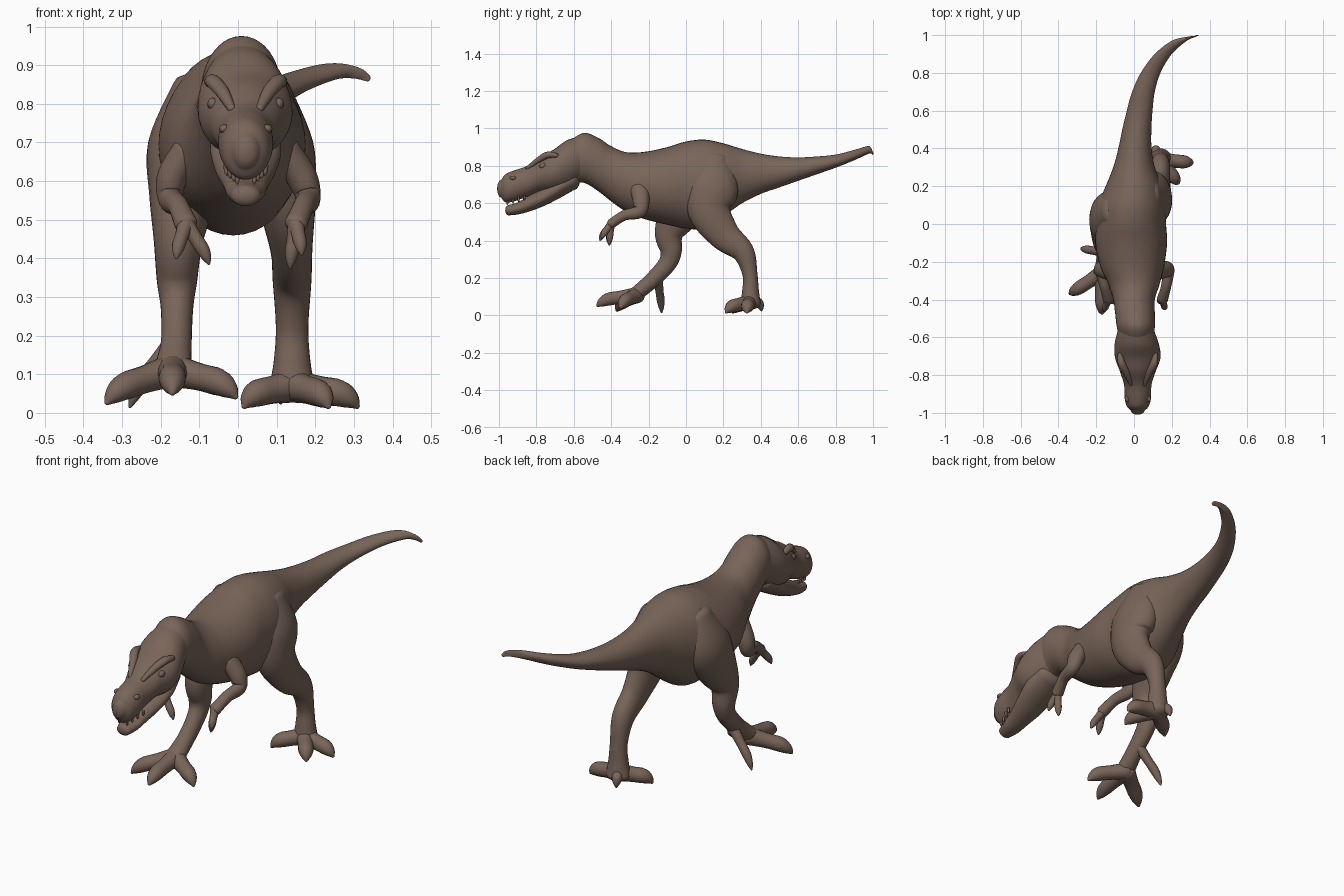
import bpy
import bmesh
import math
from mathutils import Vector

cube = bpy.data.objects.get("Cube")
if cube:
    bpy.data.objects.remove(cube, do_unlink=True)

hide = bpy.data.materials.new("brown_hide")
hide.use_nodes = True
colour = (.19, .13, .10, 1)
hide.diffuse_color = colour
shader = next(n for n in hide.node_tree.nodes if n.type == 'BSDF_PRINCIPLED')
shader.inputs["Base Color"].default_value = colour
shader.inputs["Roughness"].default_value = .8


def finish(name, bm):
    bmesh.ops.recalc_face_normals(bm, faces=bm.faces)
    for face in bm.faces:
        face.smooth = True
    mesh = bpy.data.meshes.new(name)
    bm.to_mesh(mesh)
    bm.free()
    mesh.materials.append(hide)
    obj = bpy.data.objects.new(name, mesh)
    bpy.context.collection.objects.link(obj)
    return obj


def spline(rows, steps):
    """Smooth curve through all rows, any number of values per row."""
    out = []
    last = len(rows) - 1
    for i in range(last):
        near = [rows[max(0, min(last, i + k))] for k in (-1, 0, 1, 2)]
        for s in range(steps):
            t = s / steps
            out.append([b + .5 * t * (c - a + t * (2*a - 5*b + 4*c - d + t * (3*(b - c) + d - a)))
                        for a, b, c, d in zip(*near)])
    out.append(list(rows[last]))
    return out


def loft(name, rows, upright=False, sides=28, steps=6):
    """Skin rings given as x, y, z, half width, half depth; round both ends."""
    path = spline(rows, steps)
    rings = []
    for i, (x, y, z, a, b) in enumerate(path):
        before, after = path[max(0, i - 1)], path[min(len(path) - 1, i + 1)]
        t = (Vector(after[:3]) - Vector(before[:3])).normalized()
        if upright:
            t = Vector((0, math.copysign(1, t.y), 0))
        u = Vector((1, 0, 0))
        u = (u - t * t.dot(u)).normalized()
        rings.append((Vector((x, y, z)), t, u, max(a, .002), max(b, .002)))

    def cap(ring, sign):
        c, t, u, a, b = ring
        r = min(a, b) * .6 * sign
        return [(c + t * r * math.sin(k), t, u, a * math.cos(k), b * math.cos(k))
                for k in (.5, 1, 1.35, 1.53)]

    rings = cap(rings[0], -1)[::-1] + rings + cap(rings[-1], 1)
    bm = bmesh.new()
    loops = []
    for c, t, u, a, b in rings:
        v = t.cross(u)
        loops.append([bm.verts.new(c + u * a * math.cos(k) + v * b * math.sin(k))
                      for k in (math.tau * j / sides for j in range(sides))])
    for low, high in zip(loops, loops[1:]):
        for j in range(sides):
            n = (j + 1) % sides
            bm.faces.new((low[j], low[n], high[n], high[j]))
    bm.faces.new(loops[0])
    bm.faces.new(loops[-1])
    return finish(name, bm)


def profile(name, rows):
    """Upright rings given as y, middle x, half width, bottom, top."""
    return loft(name, [(x, y, (lo + hi) / 2, w, (hi - lo) / 2) for y, x, w, lo, hi in rows],
                upright=True, sides=40)


def digit(name, root, tip, r, arch=.02):
    """Tapering toe or finger with an arched knuckle and a pointed claw."""
    root, tip = Vector(root), Vector(tip)
    rows = []
    for f, lift, size in ((0, 0, 1), (.4, .6, .82), (.72, 1, .8), (.9, .6, .55), (1, 0, .15)):
        p = root.lerp(tip, f) + Vector((0, 0, arch * lift))
        rows.append((*p, r * size, r * size))
    loft(name, rows, sides=14, steps=4)


def ball(name, place, size):
    bm = bmesh.new()
    bmesh.ops.create_uvsphere(bm, u_segments=16, v_segments=10, radius=1)
    bmesh.ops.scale(bm, vec=size, verts=bm.verts)
    bmesh.ops.translate(bm, vec=place, verts=bm.verts)
    finish(name, bm)


# Neck, trunk and tail
profile("torso_and_tail", [
    (-.64, .015, .08, .70, .92),
    (-.55, .01, .10, .71, .975),
    (-.47, .005, .105, .665, .95),
    (-.40, 0, .11, .61, .905),
    (-.32, 0, .135, .555, .873),
    (-.22, -.01, .17, .515, .875),
    (-.1, -.015, .19, .485, .90),
    (0, -.015, .185, .465, .93),
    (.1, -.01, .18, .465, .94),
    (.2, 0, .15, .53, .92),
    (.3, 0, .11, .60, .89),
    (.4, .005, .088, .65, .865),
    (.5, .015, .077, .685, .85),
    (.6, .03, .068, .72, .845),
    (.7, .05, .06, .755, .85),
    (.8, .088, .052, .79, .86),
    (.9, .155, .045, .83, .885),
    (.97, .24, .04, .862, .905),
    (.99, .3, .025, .866, .896),
    (.997, .335, .008, .858, .876)])

# Skull with upper jaw, then lower jaw
profile("skull", [
    (-.56, .01, .095, .72, .96),
    (-.64, .015, .118, .67, .935),
    (-.71, .02, .12, .66, .885),
    (-.78, .02, .095, .66, .85),
    (-.85, .02, .073, .635, .80),
    (-.92, .02, .07, .61, .775),
    (-.965, .02, .058, .605, .755),
    (-.988, .02, .036, .63, .725)])
profile("lower_jaw", [
    (-.6, .015, .08, .67, .78),
    (-.68, .02, .092, .625, .74),
    (-.76, .02, .08, .585, .685),
    (-.84, .02, .06, .555, .64),
    (-.9, .02, .05, .54, .605),
    (-.95, .02, .037, .535, .59)])

# Brows, eyes, nostrils and teeth
for side, s in (("left", 1), ("right", -1)):
    loft(side + "_brow", [
        (.02 + s * .095, -.69, .855, .012, .012),
        (.02 + s * .085, -.74, .858, .02, .018),
        (.02 + s * .06, -.79, .83, .018, .016),
        (.02 + s * .035, -.85, .785, .01, .01)], sides=14)
    ball(side + "_eye", (.02 + s * .085, -.765, .80), (.014, .02, .016))
    ball(side + "_nostril", (.02 + s * .055, -.925, .735), (.014, .018, .012))
    for n in range(4):
        y = -.955 + n * .03
        digit(f"{side}_tooth_{n}", (.02 + s * (.022 + n * .01), y, .622 + n * .006),
              (.02 + s * (.022 + n * .009), y, .592 + n * .008), .007, 0)

# Legs in mid stride: the left one trails, the right one leads
loft("left_leg", [
    (.085, .15, .84, .05, .08),
    (.105, .14, .69, .09, .14),
    (.125, .125, .56, .077, .115),
    (.138, .205, .43, .055, .085),
    (.14, .305, .34, .05, .06),
    (.14, .342, .22, .042, .04),
    (.14, .345, .13, .048, .045),
    (.14, .345, .065, .06, .055)])
loft("right_leg", [
    (-.11, .07, .84, .06, .08),
    (-.135, .04, .69, .098, .135),
    (-.145, -.03, .56, .085, .115),
    (-.155, -.09, .44, .063, .078),
    (-.158, -.08, .34, .052, .057),
    (-.158, -.105, .27, .042, .048),
    (-.16, -.19, .18, .04, .042),
    (-.17, -.28, .105, .05, .038)])

# Toes
feet = {
    "left": ((.14, .34, .07), {"outer": (.31, .325, .015), "middle": (.235, .215, .015),
                               "inner": (.015, .25, .015)}),
    "right": ((-.17, -.26, .11), {"outer": (-.34, -.37, .025), "middle": (-.17, -.475, .05),
                                  "inner": (-.005, -.35, .04)})}
for side, (root, tips) in feet.items():
    for toe, tip in tips.items():
        digit(f"{side}_{toe}_toe", root, tip, .044)
digit("left_hind_toe", (.13, .36, .09), (.11, .405, .025), .03)
digit("right_hind_toe", (-.16, -.15, .19), (-.28, -.13, .015), .027)

# Arms and fingers
arms = {
    "left": ([(.12, -.25, .68, .04, .05), (.165, -.24, .61, .04, .045),
              (.182, -.25, .555, .032, .036), (.17, -.33, .535, .027, .028),
              (.15, -.4, .49, .03, .026)],
             [(.165, -.45, .41), (.135, -.41, .375)]),
    "right": ([(-.13, -.25, .68, .04, .05), (-.17, -.24, .61, .04, .045),
               (-.175, -.25, .555, .032, .036), (-.155, -.33, .535, .027, .028),
               (-.135, -.4, .49, .03, .026)],
              [(-.16, -.46, .40), (-.075, -.415, .385)])}
for side, (rows, tips) in arms.items():
    loft(side + "_arm", rows, sides=18)
    for n, tip in enumerate(tips):
        digit(f"{side}_finger_{n}", rows[-1][:3], tip, .022, .01)
